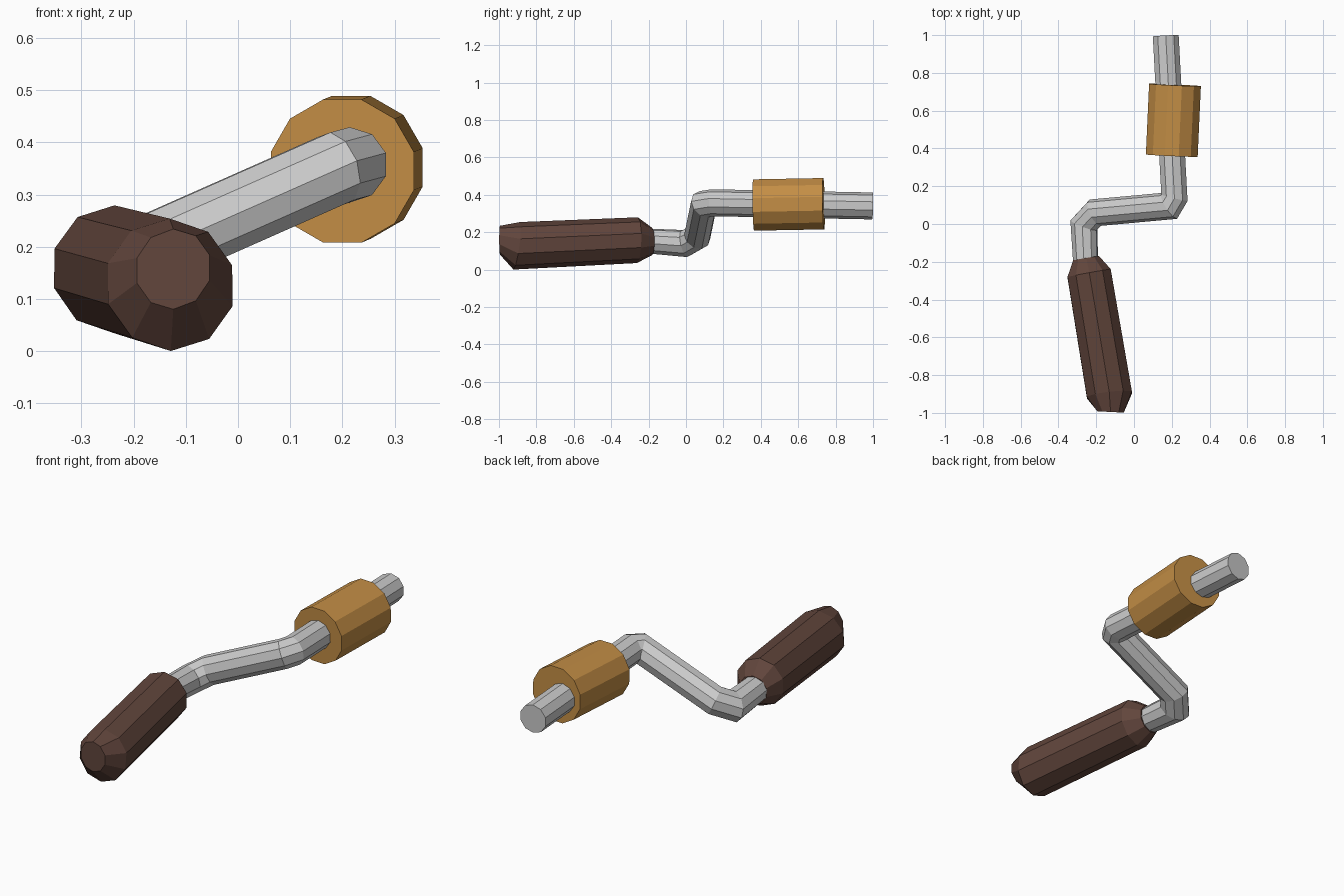
import bpy, bmesh, math
from mathutils import Vector

if "Cube" in bpy.data.objects:
    bpy.data.objects.remove(bpy.data.objects["Cube"])


def swept(name, stations, sides, phase, color=None, ends=(None, None)):
    """Capped tube through (centre, radius) stations with mitred joints."""
    pts = [Vector(s[0]) for s in stations]
    dirs = [(b - a).normalized() for a, b in zip(pts, pts[1:])]
    normals = [Vector(ends[0]) if ends[0] else dirs[0]]
    normals += [(a + b).normalized() for a, b in zip(dirs, dirs[1:])]
    normals += [Vector(ends[1]) if ends[1] else dirs[-1]]

    # Unit cross-section, perpendicular to the first segment
    right = dirs[0].cross(Vector((0, 0, 1))).normalized()
    if right.x < 0:
        right = -right
    up = Vector((0, 0, 1)) - dirs[0] * dirs[0].z
    up.normalize()
    angles = [phase + 2 * math.pi * i / sides for i in range(sides)]
    offs = [right * math.cos(a) + up * math.sin(a) for a in angles]

    bm = bmesh.new()
    rings = []
    for i, (p, n) in enumerate(zip(pts, normals)):
        d = dirs[max(i - 1, 0)]
        # Slide the section along its segment onto the joint plane
        offs = [o - d * (o.dot(n) / d.dot(n)) for o in offs]
        rings.append([bm.verts.new(p + o * stations[i][1]) for o in offs])
    for a, b in zip(rings, rings[1:]):
        for i in range(sides):
            j = (i + 1) % sides
            bm.faces.new((a[i], a[j], b[j], b[i]))
    bm.faces.new(rings[0])
    bm.faces.new(rings[-1])
    bmesh.ops.recalc_face_normals(bm, faces=bm.faces)
    mesh = bpy.data.meshes.new(name)
    bm.to_mesh(mesh)
    bm.free()
    obj = bpy.data.objects.new(name, mesh)
    bpy.context.collection.objects.link(obj)
    if color:
        mat = bpy.data.materials.new(name + "_color")
        mat.diffuse_color = (*color, 1)
        mat.use_nodes = True
        mat.node_tree.nodes["Principled BSDF"].inputs["Base Color"].default_value = mat.diffuse_color
        mesh.materials.append(mat)
    return obj


# Bent crank rod, from the back end to inside the handle
R = 0.072
swept("crank_rod", [((0.168, 0.997, 0.34), R), ((0.214, 0.14, 0.357), R),
                    ((0.188, 0.096, 0.35), R), ((-0.205, 0.06, 0.176), R),
                    ((-0.265, -0.005, 0.139), R), ((-0.255, -0.24, 0.155), 0.066)],
      10, math.pi / 2)

# Sleeve around the shaft
swept("sleeve", [((0.2, 0.362, 0.345), 0.142), ((0.217, 0.736, 0.352), 0.142)],
      12, math.pi / 12, (0.55, 0.27, 0.06))

# Handle grip with tapered ends
swept("handle_grip", [((-0.124, -0.995, 0.157), 0.073), ((-0.13, -0.905, 0.127), 0.126),
                      ((-0.238, -0.26, 0.157), 0.122), ((-0.254, -0.18, 0.15), 0.072)],
      10, math.pi / 2, (0.12, 0.06, 0.045), ends=((0.05, 1, 0), (-0.16, 0.98, 0)))
